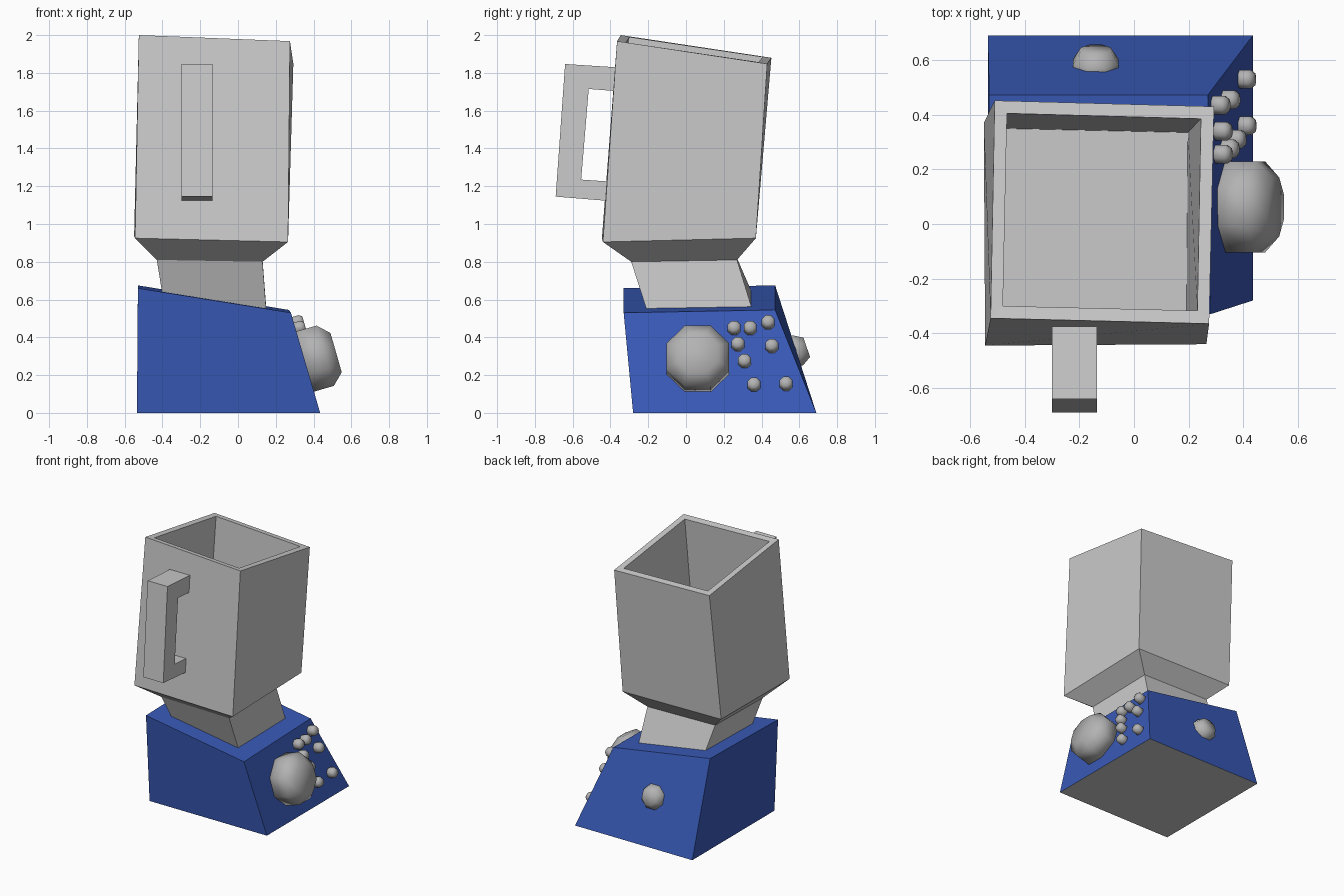
import bpy, math
from mathutils import Vector

if "Cube" in bpy.data.objects:
    bpy.data.objects.remove(bpy.data.objects["Cube"])


def material(name, color):
    m = bpy.data.materials.new(name)
    m.diffuse_color = (*color, 1)
    m.use_nodes = True
    m.node_tree.nodes["Principled BSDF"].inputs["Base Color"].default_value = m.diffuse_color
    return m


blue = material("blue_shell", (0.04, 0.10, 0.47))
dark = material("dark_grey", (0.45, 0.45, 0.45))
under = material("underside_grey", (0.6, 0.6, 0.6))


def loft(name, rings, mat=None):
    """Join rings of equal vertex count with side faces and cap both ends."""
    n = len(rings[0])
    verts = [v for ring in rings for v in ring]
    faces = [list(range(n))[::-1]]
    for r in range(len(rings) - 1):
        a, b = r * n, (r + 1) * n
        faces += [(a + i, a + (i + 1) % n, b + (i + 1) % n, b + i) for i in range(n)]
    faces.append([(len(rings) - 1) * n + i for i in range(n)])
    me = bpy.data.meshes.new(name)
    me.from_pydata(verts, [], faces)
    me.update()
    ob = bpy.data.objects.new(name, me)
    bpy.context.collection.objects.link(ob)
    if mat:
        me.materials.append(mat)
    return ob


def knob(name, center, normal, side, radius, depth, rim):
    """Eight-sided rounded knob standing on a sloped face."""
    n = Vector(normal).normalized()
    u = Vector(side)
    v = n.cross(u)
    rings = []
    for r, d in ((radius, -0.02), (radius, rim), (radius * 0.65, depth)):
        r /= math.cos(math.pi / 8)
        rings.append([Vector(center) + n * d
                      + u * r * math.cos(math.pi * (k + 0.5) / 4)
                      + v * r * math.sin(math.pi * (k + 0.5) / 4) for k in range(8)])
    ob = loft(name, rings, dark)
    ob.data.shade_smooth()
    return ob


# Base: sloped right and back faces, slanted top, grey underside
base = loft("base", [
    [(-0.535, -0.28, 0), (0.435, -0.28, 0), (0.435, 0.69, 0), (-0.535, 0.69, 0)],
    [(-0.53, -0.33, 0.66), (0.28, -0.33, 0.53), (0.27, 0.472, 0.545), (-0.53, 0.472, 0.675)],
], blue)
base.data.materials.append(under)
base.data.polygons[0].material_index = 1

# Jar: neck, flared shoulder, tilted walls, rim and hollow inside
loft("jar", [
    [(-0.40, -0.205, 0.625), (0.15, -0.205, 0.535), (0.15, 0.35, 0.55), (-0.40, 0.35, 0.635)],
    [(-0.43, -0.29, 0.81), (0.13, -0.29, 0.80), (0.13, 0.27, 0.81), (-0.43, 0.27, 0.82)],
    [(-0.545, -0.445, 0.925), (0.265, -0.44, 0.905), (0.265, 0.37, 0.925), (-0.55, 0.37, 0.935)],
    [(-0.525, -0.345, 2.0), (0.275, -0.365, 1.968), (0.293, 0.43, 1.848), (-0.51, 0.452, 1.88)],
    [(-0.48, -0.30, 1.99), (0.232, -0.317, 1.96), (0.245, 0.385, 1.857), (-0.465, 0.405, 1.885)],
    [(-0.49, -0.38, 1.0), (0.192, -0.38, 0.985), (0.197, 0.335, 0.995), (-0.49, 0.35, 1.01)],
])

# Handle: C-shaped profile swept across its width, as a strip of four-point sections
outer = [(-0.375, 1.83), (-0.64, 1.847), (-0.69, 1.145), (-0.42, 1.123)]
inner = [(-0.385, 1.705), (-0.515, 1.715), (-0.555, 1.235), (-0.41, 1.225)]
x0, x1 = -0.30, -0.135
loft("handle", [[(x0, *o), (x1, *o), (x1, *i), (x0, *i)] for o, i in zip(outer, inner)])

# Control knob and push buttons on the right face
right_n = (0.54, 0, 0.155)


def right_face(y, z):
    return (0.435 - 0.157 * z / 0.54, y, z)


knob("control_knob", right_face(0.0625, 0.272), right_n, (0, 1, 0), 0.166, 0.17, 0.11)
spots = [(0.255, 0.445), (0.34, 0.445), (0.435, 0.475), (0.275, 0.36),
         (0.455, 0.35), (0.31, 0.27), (0.36, 0.145), (0.53, 0.15)]
for i, (y, z) in enumerate(spots):
    knob(f"push_button_{i + 1}", right_face(y, z), right_n, (0, 1, 0), 0.034, 0.052, 0.035)

# Rear button on the sloped back face
knob("rear_button", (-0.14, 0.575, 0.325), (0, 0.61, 0.21), (1, 0, 0), 0.083, 0.068, 0.02)

# Point every face outward
import bmesh
for ob in bpy.context.collection.objects:
    bm = bmesh.new()
    bm.from_mesh(ob.data)
    bmesh.ops.recalc_face_normals(bm, faces=bm.faces)
    bm.to_mesh(ob.data)
    bm.free()
